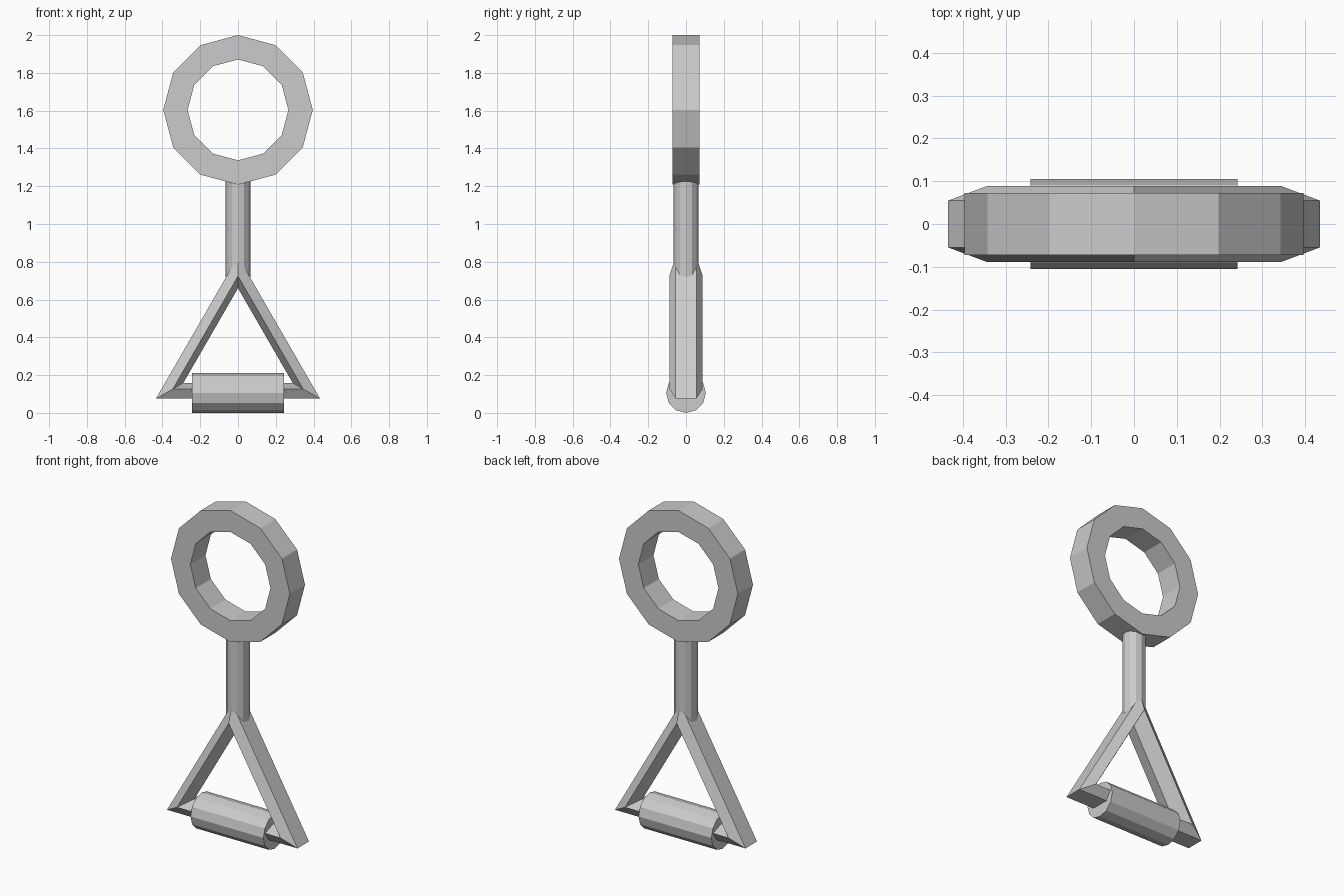
import bpy, bmesh
from math import sin, cos, pi

if "Cube" in bpy.data.objects:
    bpy.data.objects.remove(bpy.data.objects["Cube"])


def finish(name, bm):
    bmesh.ops.recalc_face_normals(bm, faces=bm.faces[:])
    mesh = bpy.data.meshes.new(name)
    bm.to_mesh(mesh)
    bm.free()
    obj = bpy.data.objects.new(name, mesh)
    bpy.context.collection.objects.link(obj)
    return obj


def upright_loop(name, profile, segments, z):
    """Revolve a closed (radius, y) profile about the y axis, one corner at the top."""
    bm = bmesh.new()
    rings = []
    for i in range(segments):
        a = pi / 2 + 2 * pi * i / segments
        rings.append([bm.verts.new((r * cos(a), y, z + r * sin(a))) for r, y in profile])
    n = len(profile)
    for i in range(segments):
        a, b = rings[i], rings[(i + 1) % segments]
        for j in range(n):
            k = (j + 1) % n
            bm.faces.new((a[j], a[k], b[k], b[j]))
    return finish(name, bm)


def cylinder(name, radius, depth, location, rotation=(0, 0, 0)):
    bpy.ops.mesh.primitive_cylinder_add(vertices=12, radius=radius, depth=depth,
                                        location=location, rotation=rotation)
    bpy.context.object.name = name


# Twelve-sided flat ring at the top
upright_loop("top_ring", [(0.396, -0.072), (0.396, 0.072), (0.267, 0.072), (0.267, -0.072)],
             12, 1.604)

# Triangular frame with a pentagonal section, point facing inwards
R = 0.093
section = [(0.427 + R * cos(pi + 2 * pi * i / 5), R * sin(pi + 2 * pi * i / 5)) for i in range(5)]
upright_loop("triangle_frame", section, 3, 0.326)

# Stem joining ring and frame
cylinder("stem", 0.065, 0.51, (0, 0, 0.975))

# Hand grip around the bottom bar
cylinder("grip", 0.105, 0.485, (0, 0, 0.105), (0, pi / 2, 0))
